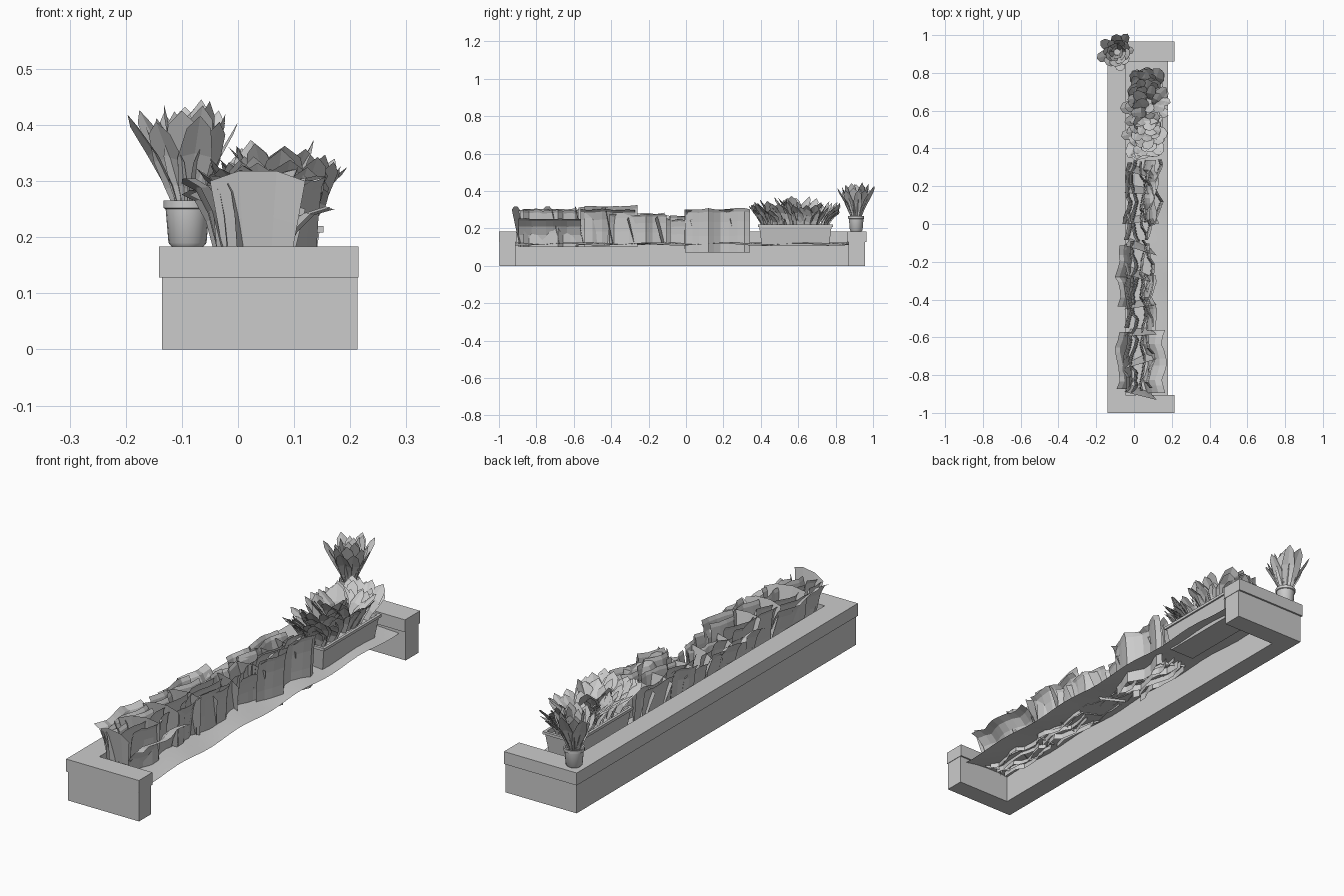
import bpy, bmesh, math, random
from mathutils import Vector

random.seed(7)
rnd = random.uniform
cube = bpy.data.objects.get("Cube")
if cube:
    bpy.data.objects.remove(cube, do_unlink=True)


def material(name, v):
    m = bpy.data.materials.new(name)
    m.use_nodes = True
    m.diffuse_color = (v, v, v, 1)
    m.node_tree.nodes["Principled BSDF"].inputs["Base Color"].default_value = (v, v, v, 1)
    return m


GREY = material("plain grey", 0.6)


def finish(name, bm, smooth=False):
    me = bpy.data.meshes.new(name)
    bm.to_mesh(me)
    bm.free()
    ob = bpy.data.objects.new(name, me)
    bpy.context.collection.objects.link(ob)
    me.materials.append(GREY)
    if smooth:
        me.polygons.foreach_set("use_smooth", [True] * len(me.polygons))
    return ob


def prism(name, outline, z0, z1):
    bm = bmesh.new()
    low = bm.faces.new([bm.verts.new((x, y, z0)) for x, y in outline])
    top = bmesh.ops.extrude_face_region(bm, geom=[low])["geom"]
    for v in top:
        if isinstance(v, bmesh.types.BMVert):
            v.co.z = z1
    bmesh.ops.recalc_face_normals(bm, faces=bm.faces[:])
    return finish(name, bm)


def c_outline(left, right, front, back, inner_x, inner_front, inner_back):
    return [(left, front), (right, front), (right, inner_front), (inner_x, inner_front),
            (inner_x, inner_back), (right, inner_back), (right, back), (left, back)]


def grid(bm, rows):
    """Join rows of points into a sheet."""
    vs = [[bm.verts.new(p) for p in r] for r in rows]
    for a, b in zip(vs, vs[1:]):
        for i in range(len(a) - 1):
            bm.faces.new((a[i], a[i + 1], b[i + 1], b[i]))


# Wall with two short returns, and its overhanging cap
prism("wall", c_outline(-0.135, 0.213, -0.996, 0.957, -0.05, -0.912, 0.868), 0, 0.128)
prism("wall_cap", c_outline(-0.141, 0.215, -1.0, 0.965, -0.045, -0.905, 0.86), 0.128, 0.183)

# Thin uneven soil sheet
bm = bmesh.new()
grid(bm, [[(-0.06 + 0.06 * i, -0.92 + 0.06 * j,
            0.12 + 0.006 * math.sin(j * 0.9 + i) - (0.006 if i == 4 else 0))
           for i in range(5)] for j in range(31)])
finish("soil", bm, True)


# Hedge: wavy cards running along the wall, curling outward toward their tops
def hedge_card(bm, y0, y1, x, reach, z0, z1):
    n = max(4, int((y1 - y0) / 0.035))
    phase, amp = rnd(0, 6), rnd(0.008, 0.018)
    wob = [rnd(-0.008, 0.008) for _ in range(n + 1)]
    rows = []
    for k in range(5):
        t = k / 4
        row = []
        for i in range(n + 1):
            y = y0 + (y1 - y0) * i / n
            side = amp * math.sin(i * 1.1 + phase) + wob[i]
            row.append((x + side + reach * t ** 1.6, y + wob[i],
                        z0 + (z1 - z0) * math.sin(t * 1.57) + wob[i] * t * 0.7))
        rows.append(row if reach < 0 else row[::-1])
    grid(bm, rows[::-1])


bm = bmesh.new()
sections = [(-0.9, -0.57, 0.315, 0.1), (-0.58, -0.26, 0.325, 0.1), (-0.42, -0.08, 0.275, 0.12),
            (-0.1, 0.1, 0.27, 0.12), (-0.01, 0.34, 0.305, 0.09)]
for y0, y1, top, low in sections:
    for x, reach in ((-0.02, -0.025), (0.01, -0.02), (0.04, 0.015), (0.075, 0.02)):
        hedge_card(bm, y0 + rnd(0, 0.04), y1 - rnd(0, 0.04), x, reach, low, top - rnd(0, 0.03))
# Broad side cards spreading away from the hedge
for y0, y1, x, reach, top in ((-0.9, -0.56, 0.06, 0.10, 0.25), (-0.88, -0.57, -0.02, -0.07, 0.3),
                              (-0.43, -0.12, -0.02, -0.065, 0.28), (-0.57, -0.27, 0.06, 0.05, 0.3),
                              (0.0, 0.33, 0.06, 0.06, 0.3)):
    hedge_card(bm, y0, y1, x, reach, 0.11, top)
hedge_card(bm, 0.0, 0.345, 0.115, 0.02, 0.07, 0.305)
# Short cross cards closing the ends and filling between rows
for y in (-0.87, -0.7, -0.55, -0.4, -0.25, -0.1, 0.05, 0.2, 0.3):
    top = 0.33 if y < -0.25 else 0.28
    s = rnd(-0.03, 0.03)
    grid(bm, [[(0.035 + w * (0.05 + 0.035 * t), y + w * s - 0.04 * t, 0.11 + (top - 0.11) * t
                - 0.03 * abs(w) * t) for w in (1, 0.4, -0.4, -1)] for t in (1, 0.6, 0)])
finish("hedge", bm)


# Leaf: narrow base, broad folded middle and pointed tip, bent outward
def leaf(bm, base, angle, length, width, lean, bend):
    out = Vector((math.cos(angle), math.sin(angle), 0))
    side = Vector((-math.sin(angle), math.cos(angle), 0))
    p, rows = Vector(base), []
    for w in (0.3, 0.75, 1.0, 0.7):
        drop = Vector((0, 0, -0.12 * width * w))
        rows.append([p + side * width * w * 0.5 + drop, p.copy(), p - side * width * w * 0.5 + drop])
        p = p + (out * math.sin(lean) + Vector((0, 0, math.cos(lean)))) * length / 3
        lean += bend
    rows[-1][1] += (rows[-1][1] - rows[-2][1]) * 0.35
    grid(bm, rows)


# Long tapered planter with a rim and recessed earth
bm = bmesh.new()
rings = []
for hx, hy, z in ((0.06, 0.18, 0.107), (0.075, 0.193, 0.208), (0.082, 0.2, 0.208),
                  (0.082, 0.2, 0.22), (0.07, 0.188, 0.22), (0.068, 0.186, 0.2)):
    rings.append([(0.07 + sx * hx, 0.585 + sy * hy, z)
                  for sx, sy in ((-1, -1), (1, -1), (1, 1), (-1, 1), (-1, -1))])
grid(bm, rings)
bmesh.ops.remove_doubles(bm, verts=bm.verts[:], dist=0.0001)
bmesh.ops.holes_fill(bm, edges=bm.edges[:])
bmesh.ops.recalc_face_normals(bm, faces=bm.faces[:])
finish("planter", bm)

bm = bmesh.new()
for i in range(110):
    y = rnd(-0.17, 0.17)
    x = rnd(-0.045, 0.045)
    a = math.atan2(y * 0.5 + rnd(-0.05, 0.05), x + rnd(-0.02, 0.02))
    edge = max(abs(x) / 0.045, abs(y) / 0.17)
    leaf(bm, (0.07 + x, 0.585 + y, 0.2), a, rnd(0.13, 0.18) - 0.03 * edge, rnd(0.05, 0.09),
         0.05 + 0.25 * edge, rnd(0.15, 0.38))
finish("planter_leaves", bm)

# Small round pot on the corner
bm = bmesh.new()
profile = ((0, 0.183), (0.028, 0.183), (0.034, 0.19), (0.039, 0.25), (0.043, 0.252),
           (0.043, 0.265), (0.037, 0.265), (0.035, 0.25), (0, 0.25))
grid(bm, [[(-0.09 + r * math.cos(k * math.tau / 20), 0.91 + r * math.sin(k * math.tau / 20), z)
           for k in range(21)] for r, z in profile])
bmesh.ops.remove_doubles(bm, verts=bm.verts[:], dist=0.0001)
bmesh.ops.recalc_face_normals(bm, faces=bm.faces[:])
pot = finish("pot", bm)
bpy.context.view_layer.objects.active = pot
pot.select_set(True)
bpy.ops.object.shade_smooth_by_angle(angle=0.7)

bm = bmesh.new()
for i in range(26):
    a = i * 2.4
    spread = i / 26
    leaf(bm, (-0.09 + 0.015 * math.cos(a), 0.91 + 0.015 * math.sin(a), 0.24), a,
         rnd(0.15, 0.19), rnd(0.04, 0.075), 0.05 + 0.3 * spread, 0.02 + 0.13 * spread)
finish("pot_leaves", bm)
